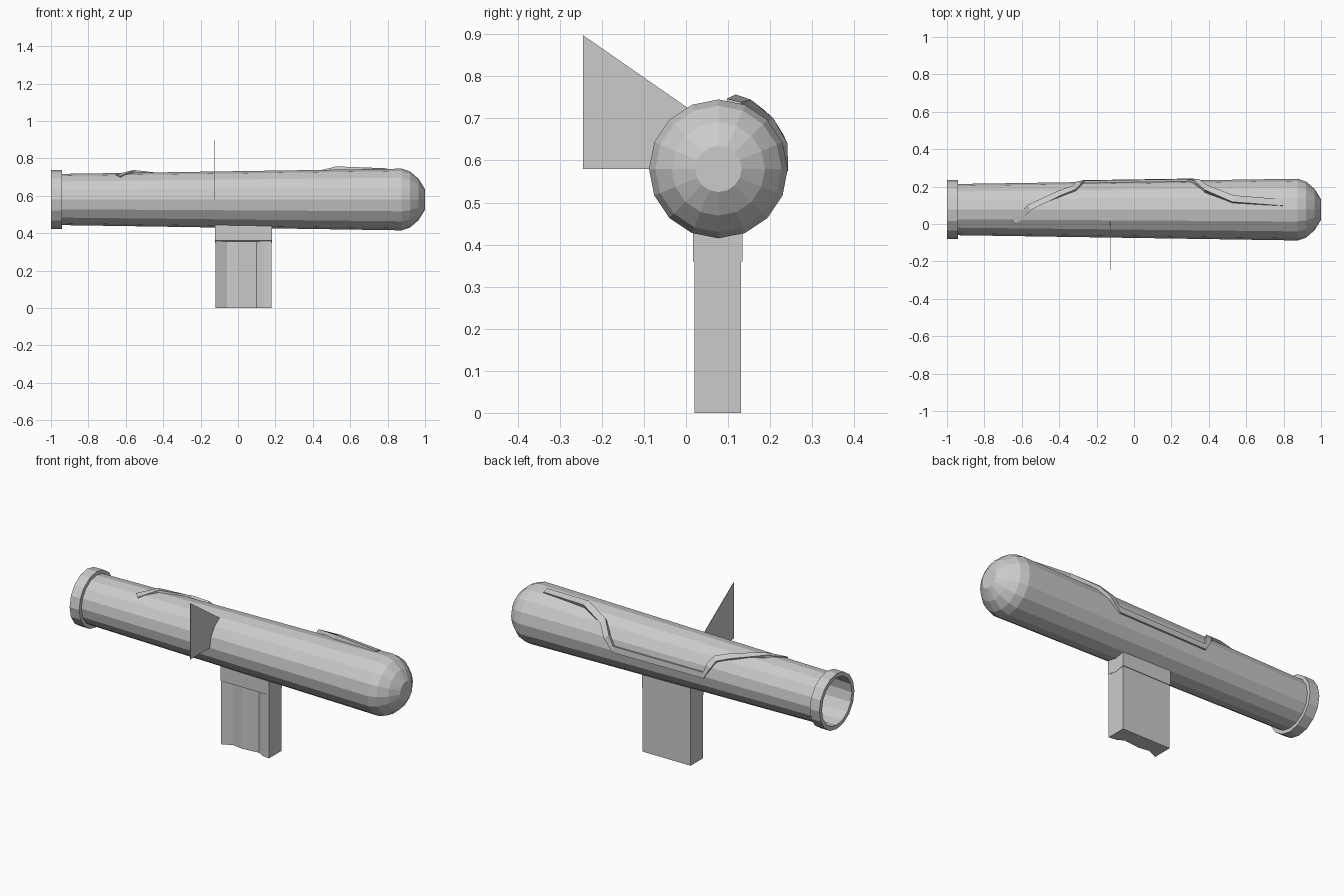
import bpy, bmesh
from math import sin, cos, pi, radians
from mathutils import Vector

if "Cube" in bpy.data.objects:
    bpy.data.objects.remove(bpy.data.objects["Cube"])

AY, AZ = 0.077, 0.58          # tube axis runs along x through this y, z


def make(name, verts, faces):
    me = bpy.data.meshes.new(name)
    me.from_pydata(verts, [], faces)
    bm = bmesh.new()
    bm.from_mesh(me)
    bmesh.ops.remove_doubles(bm, verts=bm.verts, dist=1e-5)
    bmesh.ops.recalc_face_normals(bm, faces=bm.faces)
    bm.to_mesh(me)
    bm.free()
    ob = bpy.data.objects.new(name, me)
    bpy.context.collection.objects.link(ob)
    return ob


def on_axis(x, r, a):
    return (x, AY + r * cos(a), AZ + r * sin(a))


def revolve(name, profile, n=16, cap_first=False):
    verts = [on_axis(x, r, 2 * pi * i / n) for x, r in profile for i in range(n)]
    faces = [(k * n + i, k * n + (i + 1) % n, (k + 1) * n + (i + 1) % n, (k + 1) * n + i)
             for k in range(len(profile) - 1) for i in range(n)]
    if cap_first:
        faces.append(tuple(range(n)))
    return make(name, verts, faces)


def prism(name, bottom, top):
    n = len(bottom)
    faces = [(i, (i + 1) % n, n + (i + 1) % n, n + i) for i in range(n)]
    faces += [tuple(range(n)), tuple(range(n, 2 * n))]
    return make(name, bottom + top, faces)


def tube_r(x):
    return 0.137 + 0.028 * (x + 0.94) / 1.815


# Launch tube with faceted nose, open at the rear
revolve("tube", [(1, 0.055), (0.965, 0.111), (0.92, 0.15), (0.875, 0.165), (-0.94, 0.137)],
        cap_first=True)

# Rear collar
revolve("rear_ring", [(-0.94, 0.137), (-0.94, 0.157), (-1, 0.157), (-1, 0.134), (-0.94, 0.134)])

# Grip: front edge scalloped, back edge flat
outline = [(-0.12, 0.02), (-0.06, 0.047), (0.0, 0.037), (0.05, 0.042), (0.1, 0.047),
           (0.135, 0.027), (0.18, 0.02), (0.18, 0.131), (-0.12, 0.131)]
prism("grip", [(x, y, 0) for x, y in outline], [(x, y, 0.37) for x, y in outline])

# Grip mount with shallow V underside
section = [(0.017, 0.36), (AY, 0.35), (0.134, 0.36), (0.134, 0.46), (0.017, 0.46)]
prism("grip_mount", [(-0.122, y, z) for y, z in section], [(0.182, y, z) for y, z in section])

# Side sight: a thin flat plate meeting the tube
arc = [on_axis(-0.127, tube_r(-0.127), radians(a))[1:] for a in (114, 135, 157.5, 180)]
plate = [(-0.245, AZ), (-0.245, 0.898)] + arc
prism("side_sight", [(-0.129, y, z) for y, z in plate], [(-0.126, y, z) for y, z in plate])

# Cable strip wrapped on the tube: x, angle from +y, height above surface
path = [(-0.64, 118, .006), (-0.56, 86, .014), (-0.4, 56, .013), (-0.32, 42, .013),
        (-0.295, 24, .013), (-0.27, 4, .010), (0.29, 4, .010), (0.335, 24, .018),
        (0.385, 48, .020), (0.53, 71, .022), (0.8, 77, .004)]
R = 0.152
flat = [Vector((x, R * radians(a))) for x, a, h in path]
verts, faces = [], []
for i, (x, a, h) in enumerate(path):
    d = (flat[min(i + 1, len(flat) - 1)] - flat[max(i - 1, 0)]).normalized()
    side = Vector((-d.y, d.x)) * 0.016
    for s, lift in ((-1, -0.008), (1, -0.008), (1, h), (-1, h)):
        p = flat[i] + side * s
        verts.append(on_axis(p.x, tube_r(p.x) + lift, p.y / R))
for k in range(len(path) - 1):
    faces += [(4 * k + i, 4 * k + (i + 1) % 4, 4 * k + 4 + (i + 1) % 4, 4 * k + 4 + i)
              for i in range(4)]
last = 4 * (len(path) - 1)
faces += [(0, 1, 2, 3), (last, last + 1, last + 2, last + 3)]
make("cable_strip", verts, faces)
